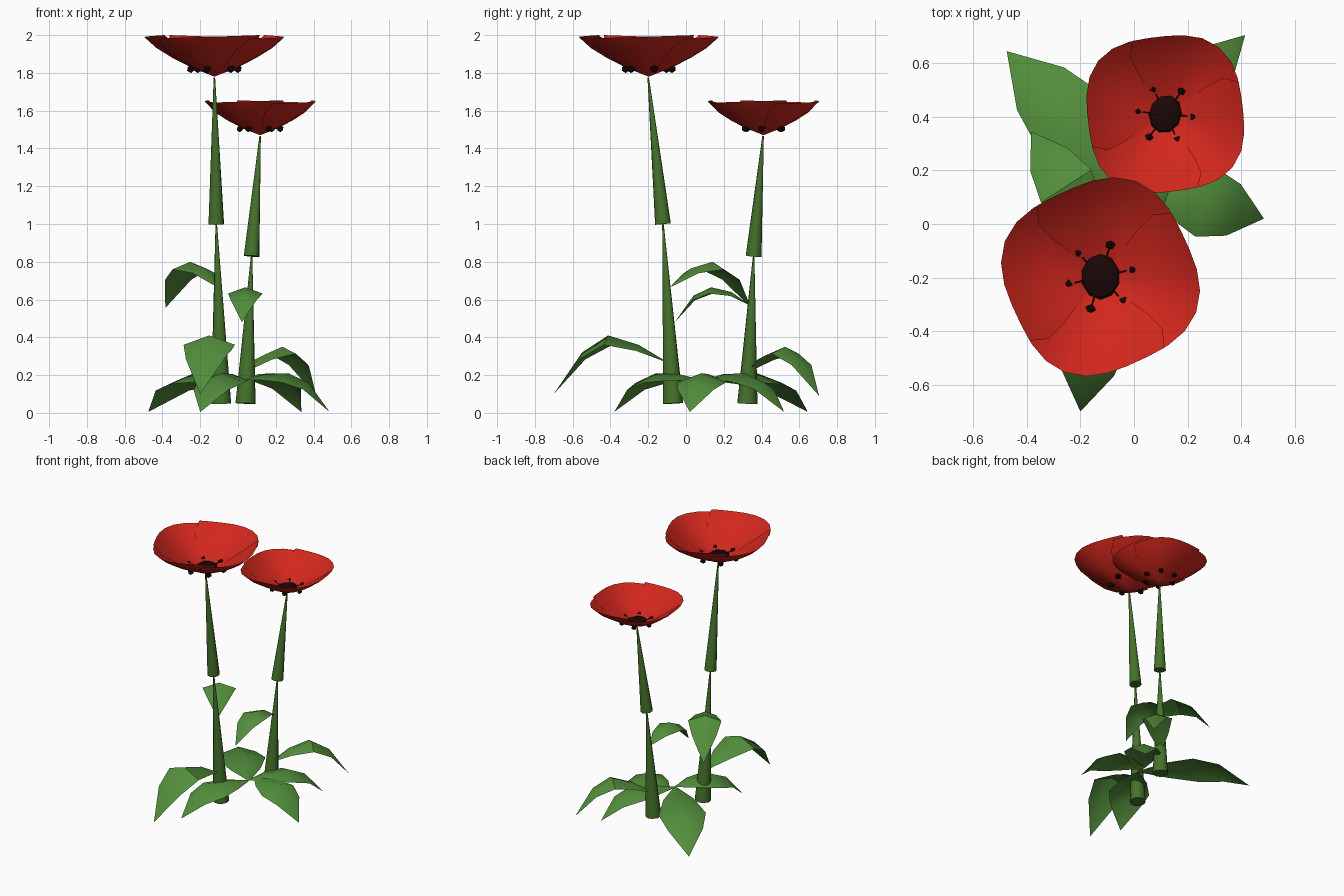
import bpy, bmesh
from math import sin, cos, radians
from mathutils import Vector, Matrix

cube = bpy.data.objects.get("Cube")
if cube:
    bpy.data.objects.remove(cube, do_unlink=True)


def material(name, rgb):
    m = bpy.data.materials.new(name)
    m.use_nodes = True
    m.diffuse_color = (*rgb, 1)
    m.node_tree.nodes["Principled BSDF"].inputs["Base Color"].default_value = (*rgb, 1)
    return m


RED = material("petal red", (0.64, 0.02, 0.012))
LEAF = material("leaf green", (0.085, 0.27, 0.043))
STEM = material("stem green", (0.06, 0.17, 0.025))
DARK = material("dark centre", (0.01, 0.002, 0.002))


def finish(name, bm, mat, angle=30):
    mesh = bpy.data.meshes.new(name)
    bm.to_mesh(mesh)
    bm.free()
    mesh.materials.append(mat)
    ob = bpy.data.objects.new(name, mesh)
    bpy.context.collection.objects.link(ob)
    bpy.ops.object.select_all(action='DESELECT')
    ob.select_set(True)
    bpy.context.view_layer.objects.active = ob
    bpy.ops.object.shade_smooth_by_angle(angle=radians(angle))


def taper(bm, a, b, r1, r2, sides):
    # tapered rod from point a to point b
    a, b = Vector(a), Vector(b)
    turn = (b - a).to_track_quat('Z', 'Y').to_matrix().to_4x4()
    bmesh.ops.create_cone(bm, cap_ends=True, segments=sides, radius1=r1, radius2=r2,
                          depth=(b - a).length,
                          matrix=Matrix.Translation((a + b) / 2) @ turn)


def sheet(bm, rows):
    # quads between rows of points
    rows = [[bm.verts.new(p) for p in row] for row in rows]
    for low, high in zip(rows, rows[1:]):
        for i in range(len(low) - 1):
            bm.faces.new((low[i], low[i + 1], high[i + 1], high[i]))
    bmesh.ops.remove_doubles(bm, verts=bm.verts, dist=0.0005)


def stem(name, points):
    # each stem is two tapering pieces
    for part, a, b, r in zip(("lower", "upper"), points, points[1:], (0.054, 0.042)):
        bm = bmesh.new()
        taper(bm, a, b, r, 0.004, 10)
        finish(f"{name}_{part}", bm, STEM, 45)


# radius, height and half spread in degrees along a petal
PROFILE = [(0, 0, 48), (0.12, 0.052, 58), (0.215, 0.104, 60), (0.3, 0.16, 58), (0.363, 0.22, 50)]


def flower(name, centre, s, spin):
    place = Matrix.Translation(centre) @ Matrix.Rotation(radians(spin), 4, 'Z') @ Matrix.Scale(s, 4)
    # four overlapping petals forming a bowl, each tucked under the next
    for k in range(4):
        rows = []
        for r, z, half in PROFILE:
            row = []
            for j in range(9):
                side = j / 4 - 1
                a = radians(90 * k - 8 + half * side)
                reach = r * (1 + 0.05 * cos(4 * (a - radians(160))))
                tuck = 0.027 * (side - 1) * r
                row.append(place @ Vector((reach * cos(a), reach * sin(a), z + tuck)))
            rows.append(row)
        bm = bmesh.new()
        sheet(bm, rows)
        finish(f"{name}_petal_{k + 1}", bm, RED, 40)
    # flattened seed head
    bm = bmesh.new()
    squash = Matrix.Translation((0, 0, 0.042)) @ Matrix.Diagonal((0.072, 0.085, 0.022, 1))
    bmesh.ops.create_uvsphere(bm, u_segments=10, v_segments=6, radius=1, matrix=place @ squash)
    finish(f"{name}_seed_head", bm, DARK)
    # six stamens, their round tips showing beneath the petals
    bm = bmesh.new()
    for k in range(6):
        a = radians(73 + 60 * k)
        tip = Vector((0.128 * cos(a), 0.128 * sin(a), 0.041))
        taper(bm, place @ Vector((0, 0, 0.042)), place @ tip, 0.003 * s, 0.003 * s, 5)
        bmesh.ops.create_icosphere(bm, subdivisions=1, radius=0.022 * s,
                                   matrix=Matrix.Translation(place @ tip))
    finish(f"{name}_stamens", bm, DARK)


def leaf(name, base, tip, heights, width):
    # arched blade, broadest in the middle, with drooping edges
    base, tip = Vector((*base, 0)), Vector((*tip, 0))
    run = tip - base
    across = Vector((-run.y, run.x, 0)).normalized()
    rows = []
    for t, z, f in zip((0, 0.25, 0.52, 0.75, 1), heights, (0.05, 0.64, 1, 0.74, 0)):
        mid = base + run * t
        mid.z = z
        w = width * f
        rows.append([mid + across * (w * e) - Vector((0, 0, 0.36 * w * abs(e))) for e in (-1, 0, 1)])
    bm = bmesh.new()
    sheet(bm, rows)
    finish(name, bm, LEAF, 40)


stem("tall_stem", [(-0.09, -0.068, 0.05), (-0.115, -0.122, 1.0), (-0.125, -0.2, 1.775)])
stem("short_stem", [(0.04, 0.325, 0.05), (0.072, 0.358, 0.83), (0.117, 0.408, 1.465)])

flower("tall_flower", (-0.125, -0.197, 1.78), 1.0, 0)
flower("short_flower", (0.117, 0.41, 1.47), 0.84, -18)

# ground leaves share one root between the stems
LOW = (0.175, 0.205, 0.21, 0.16, 0.005)
leaf("back_right_leaf", (0.03, 0.085), (-0.475, 0.645), LOW, 0.16)
leaf("left_leaf", (0.03, 0.15), (0.485, 0.02), LOW, 0.135)
leaf("front_leaf", (0.03, 0.08), (-0.2, -0.38), LOW, 0.14)
leaf("back_left_leaf", (0.03, 0.09), (0.335, 0.52), LOW, 0.125)

# arching leaves grow from the stems
leaf("tall_stem_low_leaf", (-0.1, -0.1), (-0.2, -0.7), (0.27, 0.36, 0.41, 0.32, 0.1), 0.138)
leaf("tall_stem_high_leaf", (-0.11, -0.08), (-0.385, 0.345), (0.67, 0.765, 0.8, 0.735, 0.555), 0.112)
leaf("short_stem_low_leaf", (0.04, 0.33), (0.415, 0.705), (0.22, 0.305, 0.35, 0.28, 0.09), 0.1)
leaf("short_stem_high_leaf", (0.06, 0.34), (0.02, -0.06), (0.57, 0.64, 0.665, 0.62, 0.48), 0.092)
